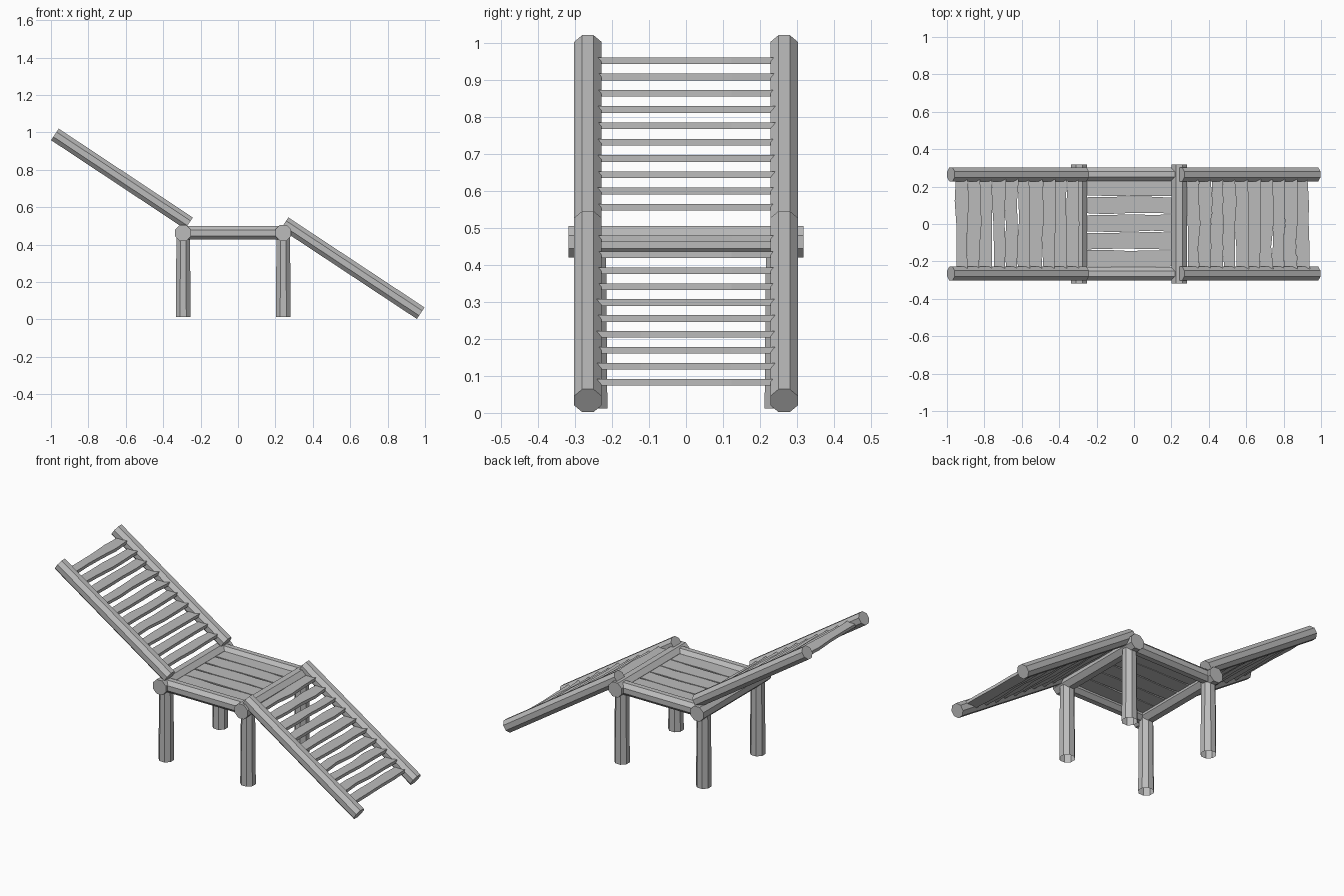
import bpy, bmesh, math, random
from mathutils import Vector, Matrix

random.seed(4)
if "Cube" in bpy.data.objects:
    bpy.data.objects.remove(bpy.data.objects["Cube"])

wood = bpy.data.materials.new("grey_wood")
wood.use_nodes = True
GREY = (0.5, 0.5, 0.5, 1)
wood.diffuse_color = GREY
wood.node_tree.nodes["Principled BSDF"].inputs["Base Color"].default_value = GREY


def finish(name, bm):
    mesh = bpy.data.meshes.new(name)
    bmesh.ops.recalc_face_normals(bm, faces=bm.faces)
    bm.to_mesh(mesh)
    bm.free()
    mesh.materials.append(wood)
    obj = bpy.data.objects.new(name, mesh)
    bpy.context.collection.objects.link(obj)
    return obj


def log(name, start, end, r1, r2=None, open_start=False):
    """Eight-sided log between two points, flats facing the sides."""
    a, b = Vector(start), Vector(end)
    d = b - a
    bm = bmesh.new()
    bmesh.ops.create_cone(bm, cap_ends=True, segments=8, radius1=r1,
                          radius2=r2 or r1, depth=d.length)
    if open_start:
        low = min(bm.faces, key=lambda f: f.calc_center_median().z)
        bmesh.ops.delete(bm, geom=[low], context='FACES_ONLY')
    turn = d.to_track_quat('Z', 'Y').to_matrix().to_4x4()
    bm.transform(Matrix.Translation((a + b) / 2) @ turn
                 @ Matrix.Rotation(math.pi / 8, 4, 'Z'))
    return finish(name, bm)


def plank(name, centre, length, width, thick, along_y, wobble):
    """Rough-sawn board with uneven long edges."""
    bm = bmesh.new()
    bmesh.ops.create_grid(bm, x_segments=4, y_segments=1, size=0.5)
    for v in bm.verts:
        side = math.copysign(1, v.co.y)
        v.co = (v.co.x * length,
                side * (width / 2 + random.uniform(-wobble, wobble)), thick / 2)
    top = bm.faces[:]
    low = bmesh.ops.extrude_face_region(bm, geom=top, use_keep_orig=True)
    for v in [g for g in low["geom"] if isinstance(g, bmesh.types.BMVert)]:
        v.co.z = -thick / 2
    if along_y:
        bm.transform(Matrix.Rotation(math.pi / 2, 4, 'Z'))
    bm.transform(Matrix.Translation(centre))
    return finish(name, bm)


RAIL_Y = 0.265
BEAM_Z = 0.462
ramps = {
    "upper": ((-0.262, 0.514), (-0.979, 0.989), 0.555, 0.951),
    "lower": ((0.249, 0.514), (0.977, 0.033), 0.470, 0.083),
}

# Sloping ramps: side rails and horizontal treads
for ramp, ((x0, z0), (x1, z1), first, last) in ramps.items():
    for side, s in (("left", 1), ("right", -1)):
        log(f"{ramp}_rail_{side}", (x0, s * RAIL_Y, z0), (x1, s * RAIL_Y, z1), 0.04)
    for i in range(10):
        z = first + (last - first) * i / 9
        x = x0 + (x1 - x0) * (z - z0) / (z1 - z0)
        plank(f"{ramp}_tread_{i + 1}", (x, 0, z), 0.49, 0.066, 0.018, True, 0.007)

# Cross beams and legs
for end, x in (("head", -0.293), ("foot", 0.242)):
    log(f"{end}_cross_beam", (x, -0.317, BEAM_Z), (x, 0.317, BEAM_Z), 0.046)
    for side, s in (("left", 1), ("right", -1)):
        log(f"{end}_leg_{side}", (x, s * 0.252, 0.012), (x, s * 0.252, BEAM_Z),
            0.043, 0.039, open_start=True)

# Seat frame and boards
for side, s in (("left", 1), ("right", -1)):
    log(f"seat_rail_{side}", (-0.28, s * RAIL_Y, BEAM_Z),
        (0.235, s * RAIL_Y, BEAM_Z), 0.039)
for i in range(5):
    plank(f"seat_board_{i + 1}", (-0.025, (i - 2) * 0.095 + 0.005, 0.468),
          0.49, 0.088, 0.02, False, 0.004)
